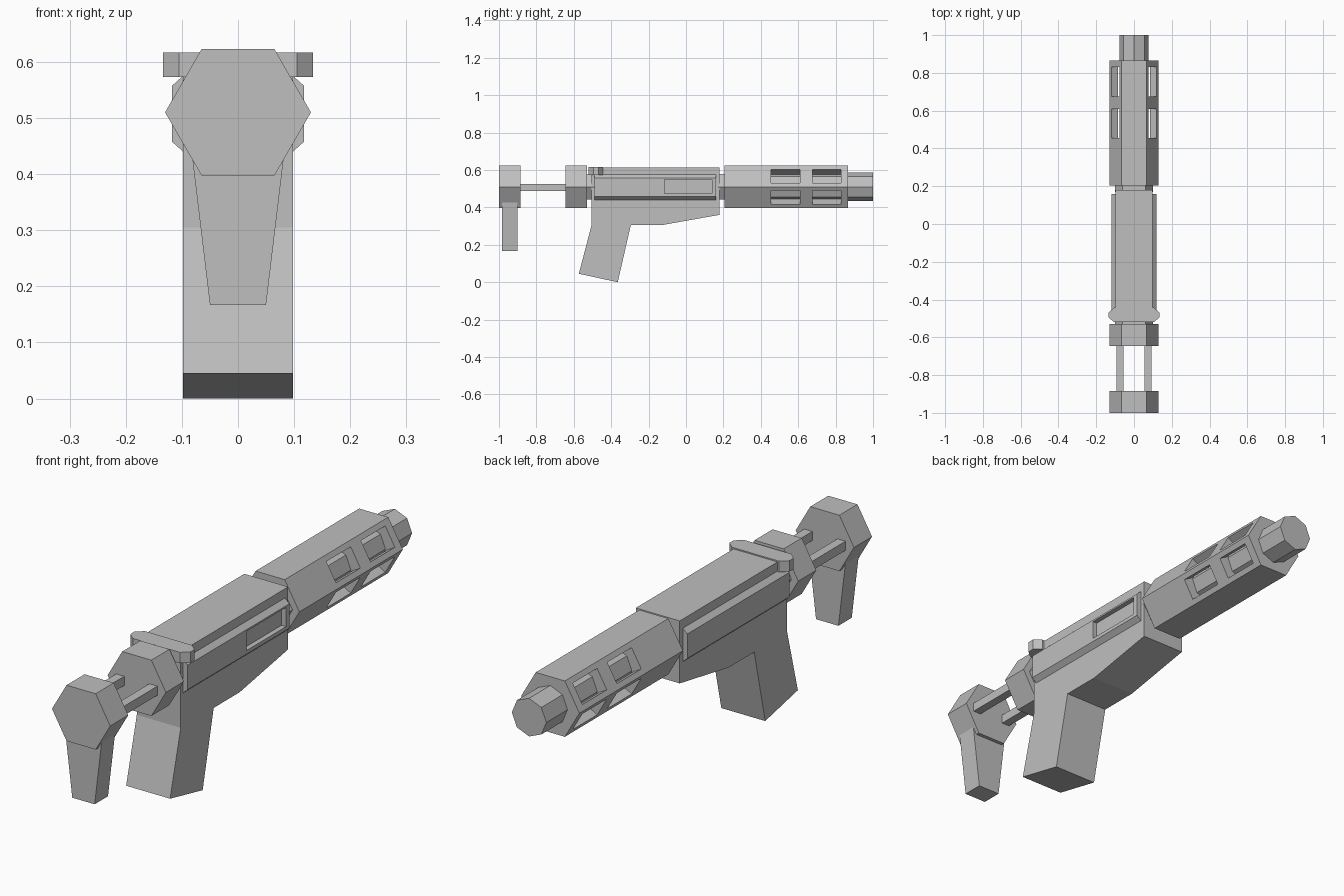
import bpy, bmesh
from math import sin, cos, pi
from mathutils import Matrix, Vector

cube = bpy.data.objects.get("Cube")
if cube:
    bpy.data.objects.remove(cube, do_unlink=True)

grey = bpy.data.materials.new("plain grey")
grey.use_nodes = True
colour = (0.52, 0.52, 0.52, 1)
grey.diffuse_color = colour
grey.node_tree.nodes["Principled BSDF"].inputs["Base Color"].default_value = colour

MID = 0.51  # height of the barrel axis


def prism(name, outline, axis, start, end):
    """Extrude a 2D outline along one axis; outline is in the other two axes, in order."""
    bm = bmesh.new()
    rings = []
    for d in (start, end):
        ring = []
        for p in outline:
            co = list(p)
            co.insert("xyz".index(axis), d)
            ring.append(bm.verts.new(co))
        rings.append(ring)
    bm.faces.new(rings[0])
    bm.faces.new(rings[1])
    n = len(outline)
    for i in range(n):
        j = (i + 1) % n
        bm.faces.new((rings[0][i], rings[0][j], rings[1][j], rings[1][i]))
    bmesh.ops.recalc_face_normals(bm, faces=bm.faces)
    mesh = bpy.data.meshes.new(name)
    bm.to_mesh(mesh)
    bm.free()
    mesh.materials.append(grey)
    ob = bpy.data.objects.new(name, mesh)
    bpy.context.collection.objects.link(ob)
    return ob


def rect(a0, a1, b0, b1):
    return [(a0, b0), (a1, b0), (a1, b1), (a0, b1)]


def hexagon(half_width, half_flat, half_height):
    w, f, h = half_width, half_flat, half_height
    pts = [(w, 0), (f, h), (-f, h), (-w, 0), (-f, -h), (f, -h)]
    return [(x, MID + z) for x, z in pts]


def cut(target, cutter):
    """Subtract the cutter, then discard it."""
    cutter.hide_render = True
    mod = target.modifiers.new("cut", "BOOLEAN")
    mod.operation = "DIFFERENCE"
    mod.solver = "EXACT"
    mod.object = cutter
    bpy.context.view_layer.objects.active = target
    bpy.ops.object.modifier_apply(modifier=mod.name)
    bpy.data.objects.remove(cutter, do_unlink=True)


big_hex = hexagon(0.13, 0.065, 0.1126)
small_hex = hexagon(0.1, 0.06, 0.067)

# Stock: end block, tapered leg, two rods and front block
prism("stock_end", big_hex, "y", -1.0, -0.885)
prism("stock_leg", [(-0.05, 0.167), (0.05, 0.167), (0.084, 0.45), (-0.084, 0.45)],
      "y", -0.985, -0.9)
for side, name in ((1, "left"), (-1, "right")):
    x = 0.074 * side
    prism(name + "_stock_rod", rect(x - 0.018, x + 0.018, 0.488, 0.525), "y", -0.9, -0.63)
prism("stock_block", big_hex, "y", -0.645, -0.53)

# Collars at either end of the receiver
prism("rear_collar", small_hex, "y", -0.54, -0.49)
prism("front_collar", small_hex, "y", 0.17, 0.215)

# Receiver and grip share one side profile
prism("receiver_and_grip",
      [(-0.505, 0.612), (0.18, 0.612), (0.18, 0.36), (-0.13, 0.305), (-0.295, 0.305),
       (-0.365, 0.0), (-0.573, 0.045), (-0.505, 0.305)],
      "x", -0.098, 0.098)

# Bevelled side panels, with a port cut in one of them
for side, name in ((1, "left"), (-1, "right")):
    profile = [(0.09, 0.44), (0.098, 0.44), (0.118, 0.458), (0.118, 0.557),
               (0.098, 0.575), (0.09, 0.575)]
    panel = prism(name + "_side_panel", [(side * x, z) for x, z in profile], "y", -0.49, 0.16)
    if side == 1:
        cut(panel, prism("port_cutter", rect(-0.115, 0.138, 0.473, 0.55), "x", 0.08, 0.2))

# Cross handle with chamfered ends
half = [(0.105, -0.52), (0.134, -0.495), (0.134, -0.468), (0.105, -0.443)]
prism("cross_handle", half + [(-x, y) for x, y in reversed(half)], "z", 0.573, 0.617)

# Hexagonal handguard with slots through the four sloping sides
guard = prism("handguard", big_hex, "y", 0.205, 0.865)
for y0, y1 in ((0.455, 0.61), (0.675, 0.83)):
    for angle in (30, 150, 210, 330):
        slot = prism("slot_cutter", rect(0.05, 0.2, -0.043, 0.043), "y", y0, y1)
        turn = Matrix.Rotation(-angle * pi / 180, 4, "Y")
        slot.data.transform(Matrix.Translation(Vector((0, 0, MID))) @ turn)
        cut(guard, slot)

# Octagonal barrel
octagon = [(0.077 * cos(i * pi / 4), MID + 0.077 * sin(i * pi / 4)) for i in range(8)]
prism("barrel", octagon, "y", 0.3, 1.0)
